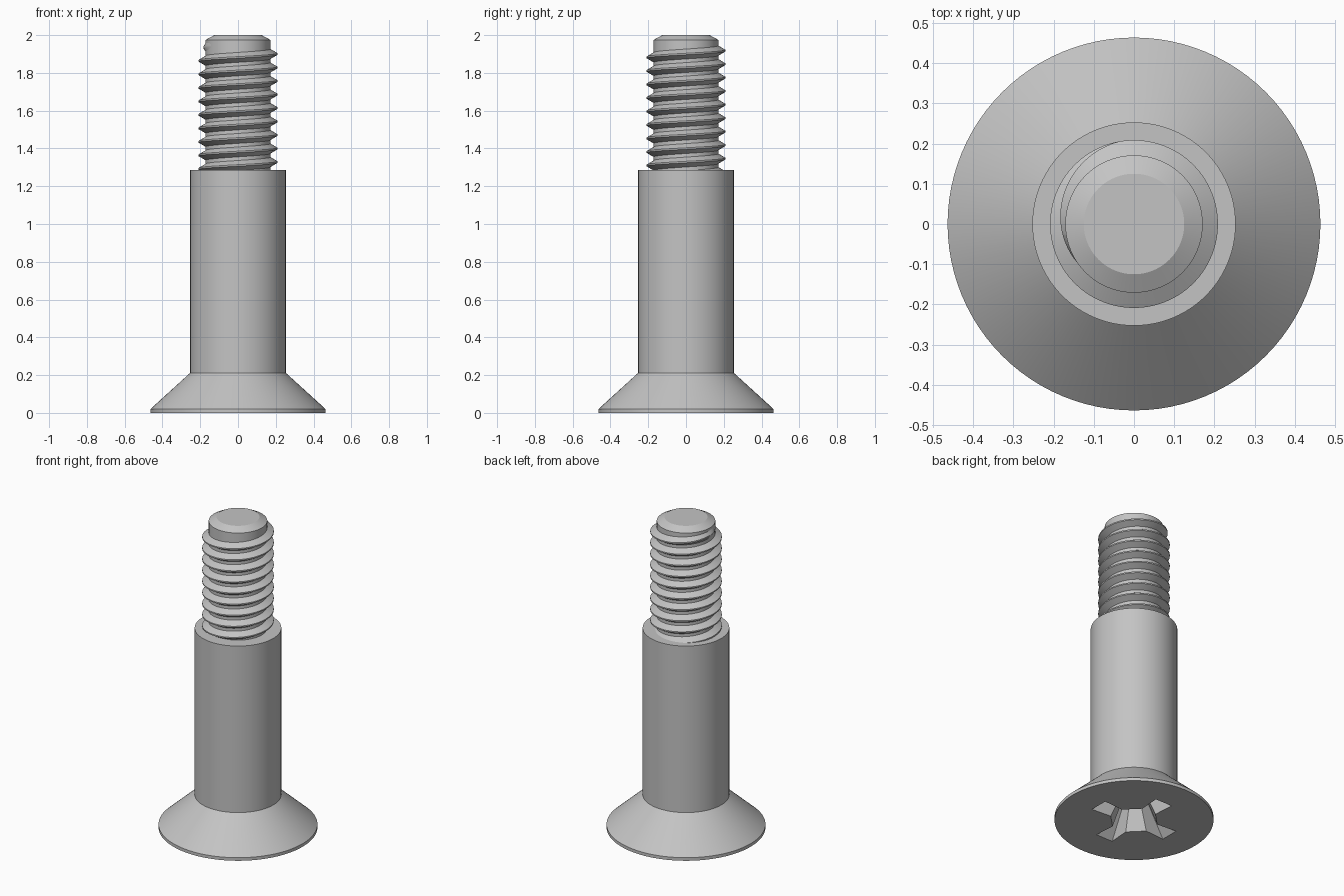
import bpy, bmesh
from math import sin, cos, pi, radians

SEGMENTS = 96
PITCH = 0.0715

default = bpy.data.objects.get("Cube")
if default:
    bpy.data.objects.remove(default, do_unlink=True)

# Single plain metal colour
metal = bpy.data.materials.new("grey_metal")
metal.use_nodes = True
GREY = (0.55, 0.55, 0.55, 1)
metal.diffuse_color = GREY
metal.node_tree.nodes["Principled BSDF"].inputs["Base Color"].default_value = GREY


def finish(bm, name):
    bmesh.ops.recalc_face_normals(bm, faces=bm.faces)
    mesh = bpy.data.meshes.new(name)
    bm.to_mesh(mesh)
    bm.free()
    mesh.materials.append(metal)
    obj = bpy.data.objects.new(name, mesh)
    bpy.context.collection.objects.link(obj)
    bpy.ops.object.select_all(action='DESELECT')
    obj.select_set(True)
    bpy.context.view_layer.objects.active = obj
    bpy.ops.object.shade_smooth_by_angle(angle=radians(25))
    return obj


def bridge(bm, a, b):
    n = len(a)
    for i in range(n):
        j = (i + 1) % n
        bm.faces.new((a[i], a[j], b[j], b[i]))


def lathe(bm, profile):
    """Revolve (radius, height) points about z and return the rings."""
    rings = []
    for r, z in profile:
        angles = [2 * pi * i / SEGMENTS for i in range(SEGMENTS)]
        rings.append([bm.verts.new((r * cos(a), r * sin(a), z)) for a in angles])
    for a, b in zip(rings, rings[1:]):
        bridge(bm, a, b)
    return rings


def loop_edges(bm, ring):
    return [bm.edges.get((ring[i - 1], ring[i])) or bm.edges.new((ring[i - 1], ring[i]))
            for i in range(len(ring))]


# Countersunk head with a tapered cross recess in its underside
bm = bmesh.new()
rim = lathe(bm, [(0.464, 0), (0.464, 0.02), (0.253, 0.212)])[0]
arm = [(0.135, -0.05), (0.27, -0.06), (0.27, 0.06), (0.135, 0.05)]
outline = []
for k in range(4):
    c, s = cos(k * pi / 2), sin(k * pi / 2)
    outline += [(x * c - y * s, x * s + y * c) for x, y in arm]
mouth = [bm.verts.new((x, y, 0)) for x, y in outline]
floor = [bm.verts.new((x * 0.3, y * 0.3, 0.24)) for x, y in outline]
bridge(bm, mouth, floor)
bm.faces.new(floor)
bmesh.ops.triangle_fill(bm, use_beauty=True, normal=(0, 0, -1),
                        edges=loop_edges(bm, rim) + loop_edges(bm, mouth))
finish(bm, "countersunk_head")

# Plain shank with a flat shoulder
bm = bmesh.new()
lathe(bm, [(0.253, 0.212), (0.253, 1.285), (0.16, 1.285)])
finish(bm, "shank")

# Core of the threaded end, chamfered at the tip
bm = bmesh.new()
tip = lathe(bm, [(0.171, 1.28), (0.171, 1.975), (0.125, 2.0)])[-1]
bm.faces.new(tip)
finish(bm, "threaded_core")

# Right-handed thread that sinks into the core near the tip
bm = bmesh.new()
STEPS = 72
FADE_START, FADE_END = 0.28, 0.62
first, last = int(-9.4 * STEPS), int(FADE_END * STEPS)
previous = None
for i in range(first, last + 1):
    turn = i / STEPS
    fade = min(1, max(0, (FADE_END - turn) / (FADE_END - FADE_START)))
    base, crest = 0.168, 0.168 + 0.041 * fade
    z = 1.90 + PITCH * turn
    a = 2 * pi * turn
    section = [bm.verts.new((r * cos(a), r * sin(a), z + dz)) for r, dz in
               ((base, -0.028), (crest, -0.004), (crest, 0.004), (base, 0.028))]
    if previous:
        bridge(bm, previous, section)
    else:
        bm.faces.new(section)
    previous = section
bm.faces.new(previous)
finish(bm, "screw_thread")
